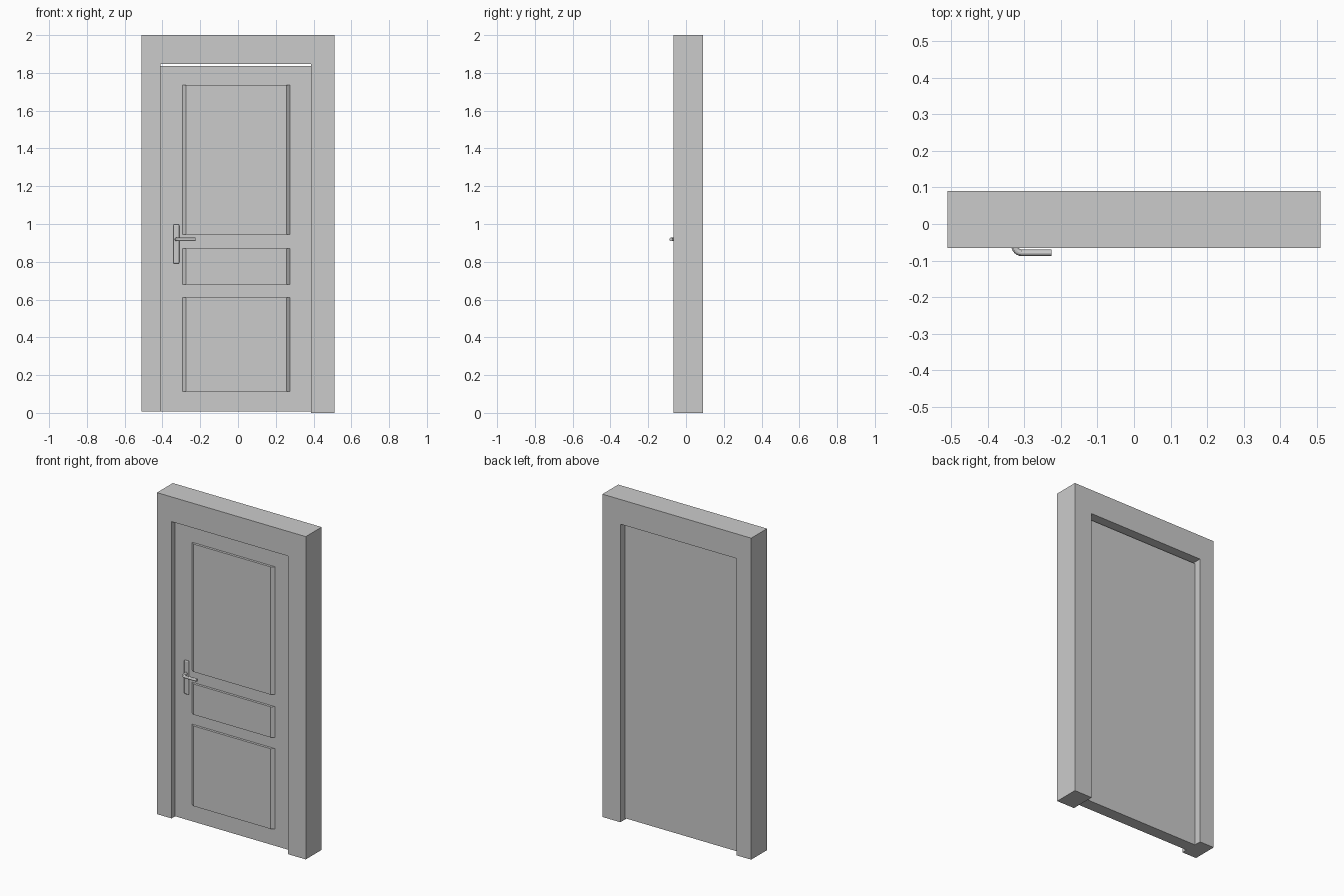
import bpy, bmesh, math

if "Cube" in bpy.data.objects:
    bpy.data.objects.remove(bpy.data.objects["Cube"])


def link(name, bm):
    bmesh.ops.recalc_face_normals(bm, faces=bm.faces)
    mesh = bpy.data.meshes.new(name)
    bm.to_mesh(mesh)
    bm.free()
    ob = bpy.data.objects.new(name, mesh)
    bpy.context.collection.objects.link(ob)
    return ob


def extrude_profile(name, pts, y0, y1):
    """Extrude an (x, z) outline from y0 to y1."""
    bm = bmesh.new()
    face = bm.faces.new([bm.verts.new((x, y0, z)) for x, z in pts])
    ext = bmesh.ops.extrude_face_region(bm, geom=[face])
    for v in ext["geom"]:
        if isinstance(v, bmesh.types.BMVert):
            v.co.y = y1
    return link(name, bm)


def box(name, x0, x1, y0, y1, z0, z1):
    return extrude_profile(name, [(x0, z0), (x1, z0), (x1, z1), (x0, z1)], y0, y1)


def raised_panel(name, z0, z1):
    """Panel with sloped left and right sides and square top and bottom."""
    ob = box(name, -0.293, 0.275, DOOR_FRONT - 0.015, DOOR_FRONT, z0, z1)
    for v in ob.data.vertices:
        if v.co.y < DOOR_FRONT - 0.007:
            v.co.x += 0.019 if v.co.x < 0 else -0.019
    return ob


DOOR_FRONT, DOOR_BACK = -0.03, 0.045

# Frame: one U-shaped outline, right leg slightly longer
extrude_profile("door_frame", [
    (-0.51, 0.008), (-0.41, 0.008), (-0.41, 1.847), (0.387, 1.847),
    (0.387, 0), (0.51, 0), (0.51, 2), (-0.51, 2)], -0.065, 0.09)

# Door leaf, with a thin gap under the header
box("door_leaf", -0.41, 0.387, DOOR_FRONT, DOOR_BACK, 0.008, 1.837)

# Raised panels
for name, z0, z1 in (("upper", 0.945, 1.737), ("middle", 0.68, 0.87), ("lower", 0.113, 0.61)):
    raised_panel(name + "_panel", z0, z1)

# Handle back plate with softened edges
plate = box("handle_plate", -0.342, -0.311, DOOR_FRONT - 0.012, DOOR_FRONT, 0.79, 0.998)
bevel = plate.modifiers.new("soft_edges", 'BEVEL')
bevel.width = 0.005
bevel.segments = 3

# Lever: round bar bent sideways
path = [(-0.326, DOOR_FRONT), (-0.326, -0.055)]
for i in range(1, 7):
    a = math.pi / 2 * i / 6
    path.append((-0.306 - 0.02 * math.cos(a), -0.059 - 0.02 * math.sin(a)))
path.append((-0.226, -0.079))
curve = bpy.data.curves.new("handle_lever", 'CURVE')
curve.dimensions = '3D'
curve.bevel_depth = 0.009
curve.bevel_resolution = 4
curve.use_fill_caps = True
spline = curve.splines.new('POLY')
spline.points.add(len(path) - 1)
for p, (x, y) in zip(spline.points, path):
    p.co = (x, y, 0.919, 1)
lever = bpy.data.objects.new("handle_lever", curve)
bpy.context.collection.objects.link(lever)
bpy.ops.object.select_all(action='DESELECT')
lever.select_set(True)
bpy.context.view_layer.objects.active = lever
bpy.ops.object.convert(target='MESH')
bpy.ops.object.shade_smooth_by_angle()
